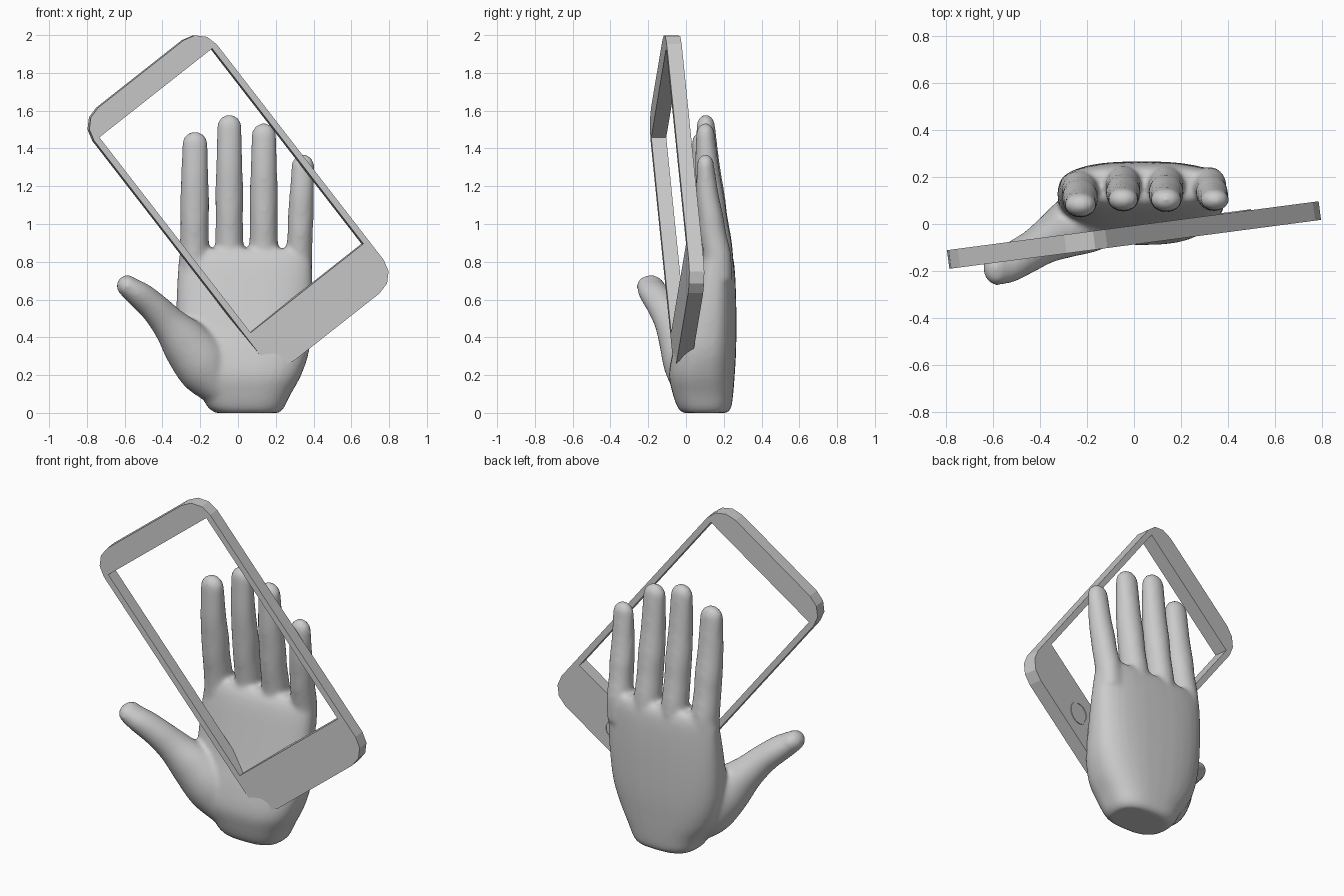
import bpy, bmesh, math
from mathutils import Matrix, Vector

if "Cube" in bpy.data.objects:
    bpy.data.objects.remove(bpy.data.objects["Cube"])

grey = bpy.data.materials.new("light_grey")
grey.diffuse_color = (0.6, 0.6, 0.6, 1)
grey.use_nodes = True
grey.node_tree.nodes["Principled BSDF"].inputs["Base Color"].default_value = grey.diffuse_color


def resample(rows, n=6):
    """Smooth the key sections with a Catmull-Rom spline."""
    out = []
    v = [Vector(r) for r in rows]
    for i in range(len(v) - 1):
        a, b, c, d = v[max(i - 1, 0)], v[i], v[i + 1], v[min(i + 2, len(v) - 1)]
        for k in range(n):
            t = k / n
            out.append(0.5 * (2 * b + (c - a) * t + (2 * a - 5 * b + 4 * c - d) * t * t
                              + (3 * b - a - 3 * c + d) * t ** 3))
    return out + [v[-1]]


def loft(bm, rows, tilt=0.0, power=1.0, cap=True, sides=32):
    """Loft rings (x, y, z, rx, ry); tilt leans the rings, cap rounds the tip."""
    rows = resample(rows)
    ct, st = math.cos(tilt), math.sin(tilt)
    if cap:
        x, y, z, rx, ry = rows[-1]
        for a in (15, 30, 45, 60, 72, 82):
            s, c = math.sin(math.radians(a)), math.cos(math.radians(a))
            rows.append((x - st * rx * s, y, z + ct * rx * s, rx * c, ry * c))
    rings = []
    for x, y, z, rx, ry in rows:
        ring = []
        for i in range(sides):
            a = 2 * math.pi * i / sides
            c, s = math.cos(a), math.sin(a)
            u = rx * math.copysign(abs(c) ** power, c)
            w = ry * math.copysign(abs(s) ** power, s)
            ring.append(bm.verts.new((x + u * ct, y + w, z + u * st)))
        rings.append(ring)
    for p, q in zip(rings, rings[1:]):
        for i in range(sides):
            j = (i + 1) % sides
            bm.faces.new((p[i], p[j], q[j], q[i]))
    bm.faces.new(rings[0][::-1])
    bm.faces.new(rings[-1])


bm = bmesh.new()

# Palm and wrist: x range, y range at each height
palm = [(0.00, -0.12, 0.22, -0.02, 0.22), (0.03, -0.16, 0.245, -0.045, 0.24),
        (0.10, -0.20, 0.28, -0.07, 0.25), (0.20, -0.27, 0.335, -0.09, 0.258),
        (0.32, -0.31, 0.375, -0.07, 0.265), (0.46, -0.325, 0.39, -0.03, 0.267),
        (0.62, -0.325, 0.395, 0.01, 0.265), (0.76, -0.318, 0.393, 0.045, 0.258),
        (0.83, -0.31, 0.388, 0.07, 0.247), (0.87, -0.29, 0.375, 0.10, 0.225)]
loft(bm, [((a + b) / 2, (c + d) / 2, z, (b - a) / 2, (d - c) / 2)
          for z, a, b, c, d in palm], power=0.75, cap=False)

# Fingers: base x, tip x, tip z, half width, y shift
fingers = [(-0.232, -0.228, 1.49, 0.078, -0.015), (-0.046, -0.046, 1.58, 0.075, 0.008),
           (0.136, 0.137, 1.535, 0.076, 0.006), (0.318, 0.344, 1.37, 0.070, 0.006)]
profile = [(0.0, 0.165, 0.98, 1.05), (0.22, 0.160, 1.0, 1.05), (0.42, 0.137, 0.96, 1.0),
           (0.56, 0.126, 0.99, 0.95), (0.75, 0.108, 0.93, 0.85), (1.0, 0.097, 0.87, 0.66)]
for bx, tx, tz, w, dy in fingers:
    z0, z1 = 0.70, tz - 0.87 * w
    loft(bm, [(bx + (tx - bx) * t, y + dy, z0 + (z1 - z0) * t, w * fx, w * fy)
              for t, y, fx, fy in profile])

# Thumb and the ball of the thumb
loft(bm, [(-0.08, 0.06, 0.12, 0.10, 0.12), (-0.17, 0.03, 0.24, 0.15, 0.145),
          (-0.27, -0.01, 0.36, 0.135, 0.13), (-0.36, -0.06, 0.465, 0.097, 0.105),
          (-0.44, -0.115, 0.555, 0.080, 0.092), (-0.52, -0.16, 0.625, 0.072, 0.088),
          (-0.585, -0.187, 0.672, 0.058, 0.075)], tilt=math.radians(44))

mesh = bpy.data.meshes.new("hand")
bm.to_mesh(mesh)
bm.free()
mesh.materials.append(grey)
hand = bpy.data.objects.new("hand", mesh)
bpy.context.collection.objects.link(hand)
remesh = hand.modifiers.new("merge", 'REMESH')
remesh.mode = 'VOXEL'
remesh.voxel_size = 0.013
remesh.use_smooth_shade = True
soft = hand.modifiers.new("soften", 'SMOOTH')
soft.factor = 0.5
soft.iterations = 10

# Phone placement: turned about the vertical, then leaned in its own plane
turn = math.radians(7.5)
c, s = math.cos(turn), math.sin(turn)
place = (Matrix(((c, 0, s, 0), (s, 0, -c, -0.047), (0, 1, 0, 1.125), (0, 0, 0, 1)))
         @ Matrix.Rotation(math.radians(38), 4, 'Z'))


def plate(name, loops, half, offset):
    """Flat plate with holes from 2D loops, placed in the phone's plane."""
    cu = bpy.data.curves.new(name, 'CURVE')
    cu.dimensions = '2D'
    cu.fill_mode = 'BOTH'
    cu.extrude = half
    for pts in loops:
        sp = cu.splines.new('POLY')
        sp.points.add(len(pts) - 1)
        for p, (x, y) in zip(sp.points, pts):
            p.co = (x, y, 0, 1)
        sp.use_cyclic_u = True
    cu.materials.append(grey)
    ob = bpy.data.objects.new(name, cu)
    bpy.context.collection.objects.link(ob)
    ob.matrix_world = place @ Matrix.Translation((0, 0, offset))
    bpy.ops.object.select_all(action='DESELECT')
    ob.select_set(True)
    bpy.context.view_layer.objects.active = ob
    bpy.ops.object.convert(target='MESH')
    bpy.ops.object.shade_flat()


def circle(r, cy, n=32):
    return [(r * math.cos(2 * math.pi * i / n), cy + r * math.sin(2 * math.pi * i / n))
            for i in range(n)]


# Phone frame: rounded outline with an open screen
W, H, R = 0.415, 0.85, 0.125
outline = []
for k, (sx, sy) in enumerate(((1, 1), (-1, 1), (-1, -1), (1, -1))):
    for i in range(4):
        a = math.radians(90 * k + 30 * i)
        outline.append((sx * (W - R) + R * math.cos(a), sy * (H - R) + R * math.sin(a)))
screen = [(-0.382, -0.59), (0.382, -0.59), (0.382, 0.722), (-0.382, 0.722)]
plate("phone_frame", [outline, screen], 0.04, 0)

# Round button ring on the back
plate("button_ring", [circle(0.066, -0.72), circle(0.056, -0.72)], 0.003, -0.041)
